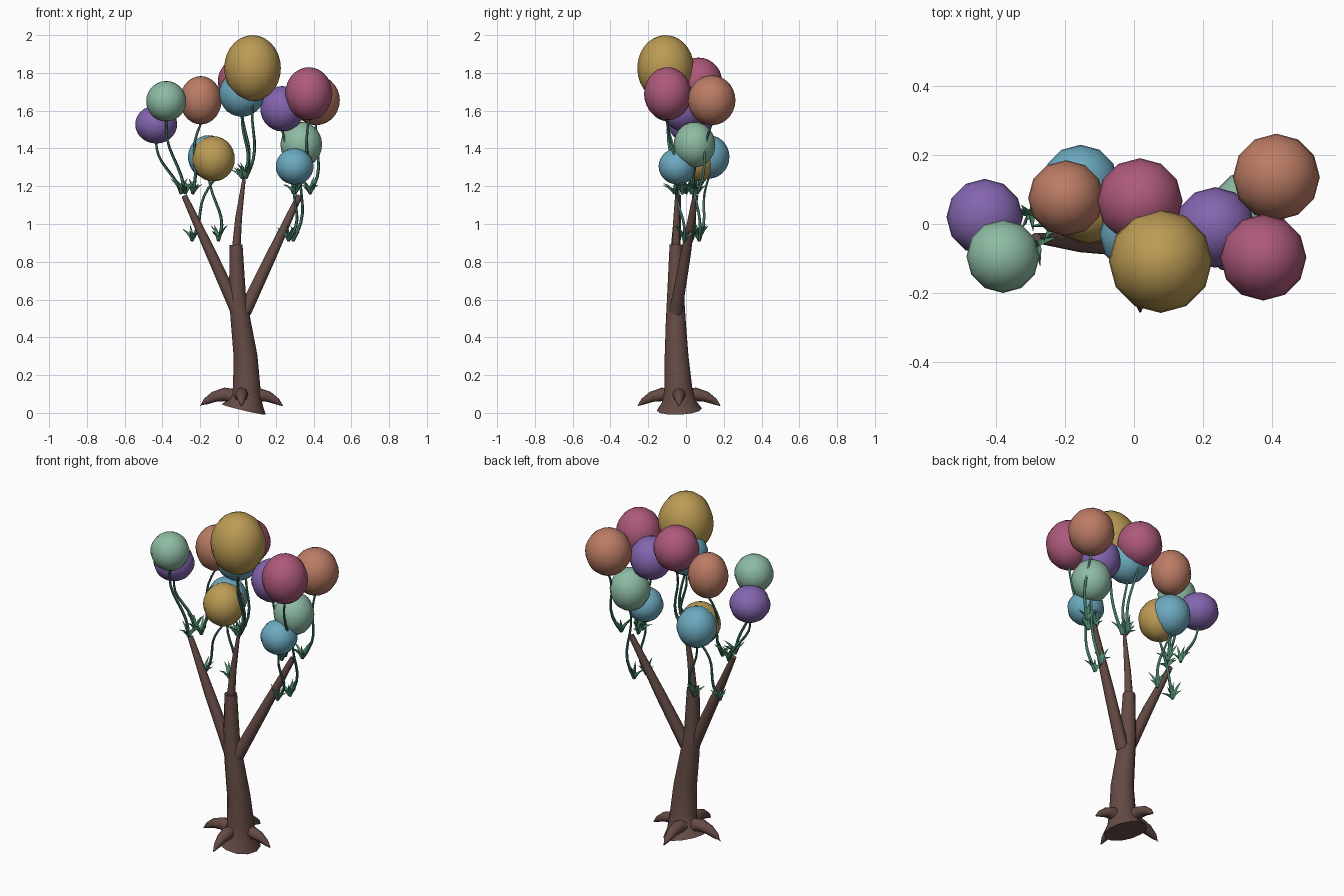
import bpy, bmesh, math, random
from mathutils import Vector, Matrix

if "Cube" in bpy.data.objects:
    bpy.data.objects.remove(bpy.data.objects["Cube"])

random.seed(4)


def material(name, rgb):
    m = bpy.data.materials.new(name)
    m.diffuse_color = (*rgb, 1)
    m.use_nodes = True
    m.node_tree.nodes["Principled BSDF"].inputs["Base Color"].default_value = m.diffuse_color
    return m


BARK = material("bark", (0.13, 0.07, 0.06))
STEM = material("stem_green", (0.05, 0.17, 0.13))
LEAF = material("leaf_green", (0.08, 0.27, 0.15))
COLOURS = {
    "yellow": material("yellow", (0.50, 0.33, 0.09)),
    "pink": material("pink", (0.42, 0.10, 0.20)),
    "orange": material("orange", (0.50, 0.20, 0.13)),
    "purple": material("purple", (0.23, 0.13, 0.43)),
    "blue": material("blue", (0.15, 0.40, 0.52)),
    "green": material("green", (0.27, 0.50, 0.37)),
}


def finish(name, bm, mat, smooth=True):
    bmesh.ops.recalc_face_normals(bm, faces=bm.faces)
    me = bpy.data.meshes.new(name)
    bm.to_mesh(me)
    bm.free()
    me.materials.append(mat)
    ob = bpy.data.objects.new(name, me)
    bpy.context.collection.objects.link(ob)
    if smooth:
        bpy.ops.object.select_all(action="DESELECT")
        ob.select_set(True)
        bpy.context.view_layer.objects.active = ob
        bpy.ops.object.shade_smooth_by_angle(angle=math.radians(60))
    return ob


def tube(bm, pts, radii, sides):
    """Loft rings of the given radii along a path and cap both ends."""
    pts = [Vector(p) for p in pts]
    rings = []
    for i, p in enumerate(pts):
        d = pts[min(i + 1, len(pts) - 1)] - pts[max(i - 1, 0)]
        d.normalize()
        ref = Vector((1, 0, 0)) if abs(d.z) > 0.6 else Vector((0, 0, 1))
        u = (ref - d * ref.dot(d)).normalized()
        v = d.cross(u)
        rings.append([bm.verts.new(p + radii[i] * (u * math.cos(a) + v * math.sin(a)))
                      for a in (2 * math.pi * k / sides for k in range(sides))])
    for a, b in zip(rings, rings[1:]):
        for k in range(sides):
            n = (k + 1) % sides
            bm.faces.new((a[k], a[n], b[n], b[k]))
    bm.faces.new(rings[0])
    bm.faces.new(rings[-1])


# Trunk with flared foot
bm = bmesh.new()
tube(bm, [(0.03, -0.035, 0.018), (0.04, -0.037, 0.06), (0.046, -0.04, 0.13), (0.04, -0.05, 0.3),
          (0.015, -0.054, 0.48), (-0.003, -0.055, 0.62), (-0.01, -0.053, 0.89)],
     [0.12, 0.09, 0.073, 0.063, 0.053, 0.045, 0.034], 12)
finish("trunk", bm, BARK)

# Roots, four curling spikes round the foot
bm = bmesh.new()
for k in range(4):
    a = k * math.pi / 2
    c, s = math.cos(a), math.sin(a)
    path = [(0.03, 0.085), (0.09, 0.098), (0.145, 0.085), (0.19, 0.06), (0.218, 0.038)]
    tube(bm, [(0.018 + r * c, -0.037 + r * s, z) for r, z in path],
         [0.04, 0.036, 0.028, 0.017, 0.003], 8)
finish("roots", bm, BARK)

# Branches
for name, pts, radii in [
    ("left_branch", [(0.0, -0.06, 0.53), (-0.15, -0.055, 0.86), (-0.285, -0.04, 1.15)], [0.036, 0.028, 0.015]),
    ("right_branch", [(0.035, -0.055, 0.535), (0.17, -0.005, 0.82), (0.325, 0.05, 1.15)], [0.036, 0.029, 0.016]),
    ("middle_branch", [(-0.01, -0.053, 0.86), (0.003, -0.05, 1.03), (0.032, -0.042, 1.24)], [0.023, 0.018, 0.009]),
]:
    bm = bmesh.new()
    tube(bm, pts, radii, 10)
    finish(name, bm, BARK)

# Balls: colour, centre, width radius, height radius, foot of the stem
BALLS = [
    ("yellow", (0.077, -0.108, 1.825), 0.150, 0.175, (0.04, -0.05, 1.24)),
    ("pink", (0.017, 0.067, 1.755), 0.124, 0.126, (0.03, -0.02, 1.24)),
    ("blue", (0.020, -0.030, 1.690), 0.120, 0.122, (0.02, -0.04, 1.24)),
    ("pink", (0.375, -0.097, 1.690), 0.125, 0.140, (0.30, -0.02, 1.16)),
    ("orange", (0.413, 0.136, 1.655), 0.126, 0.132, (0.38, 0.06, 1.16)),
    ("purple", (0.235, -0.010, 1.610), 0.117, 0.120, (0.29, 0.03, 1.16)),
    ("green", (0.335, 0.045, 1.420), 0.110, 0.120, (0.29, 0.07, 0.91)),
    ("blue", (0.300, -0.045, 1.305), 0.100, 0.096, (0.265, -0.01, 0.91)),
    ("orange", (-0.197, 0.075, 1.655), 0.110, 0.128, (-0.24, 0.0, 1.16)),
    ("green", (-0.380, -0.094, 1.650), 0.106, 0.107, (-0.28, -0.06, 1.16)),
    ("purple", (-0.433, 0.020, 1.527), 0.111, 0.101, (-0.30, 0.03, 1.16)),
    ("yellow", (-0.130, 0.055, 1.345), 0.113, 0.120, (-0.245, 0.03, 0.91)),
    ("blue", (-0.155, 0.120, 1.355), 0.110, 0.115, (-0.105, 0.07, 0.91)),
]

stems, grass = bmesh.new(), bmesh.new()
for i, (col, c, r, h, foot) in enumerate(BALLS):
    bm = bmesh.new()
    bmesh.ops.create_uvsphere(bm, u_segments=12, v_segments=14, radius=1,
                              matrix=Matrix.Translation(c) @ Matrix.Diagonal((r, r, h, 1)))
    finish(f"{col}_ball_{i}", bm, COLOURS[col])

    # Swaying stem from the tuft to the underside of the ball
    a, b = Vector(foot), Vector((c[0], c[1], c[2] - h * 0.97))
    side = 0.028 if foot[0] > -0.2 else -0.012
    pts = []
    for k in range(9):
        t = k / 8
        p = a.lerp(b, t)
        p.x += side * math.sin(math.pi * t) + 0.012 * math.sin(2 * math.pi * t)
        p.y += 0.01 * math.sin(2 * math.pi * t)
        pts.append(p)
    tube(stems, pts, [0.009 - 0.003 * k / 8 for k in range(9)], 6)

    # Tuft of curved blades round the foot
    for k in range(6):
        ang = 2 * math.pi * k / 6 + random.uniform(-0.4, 0.4)
        reach, rise = random.uniform(0.03, 0.065), random.uniform(0.045, 0.09)
        d = Vector((math.cos(ang), math.sin(ang), 0))
        blade = [a + d * reach * t ** 1.5 + Vector((0, 0, rise * t ** 0.8)) for t in (0, 0.35, 0.7, 1)]
        tube(grass, blade, [0.008, 0.010, 0.006, 0.001], 3)
finish("stems", stems, STEM)
finish("grass_tufts", grass, LEAF)
